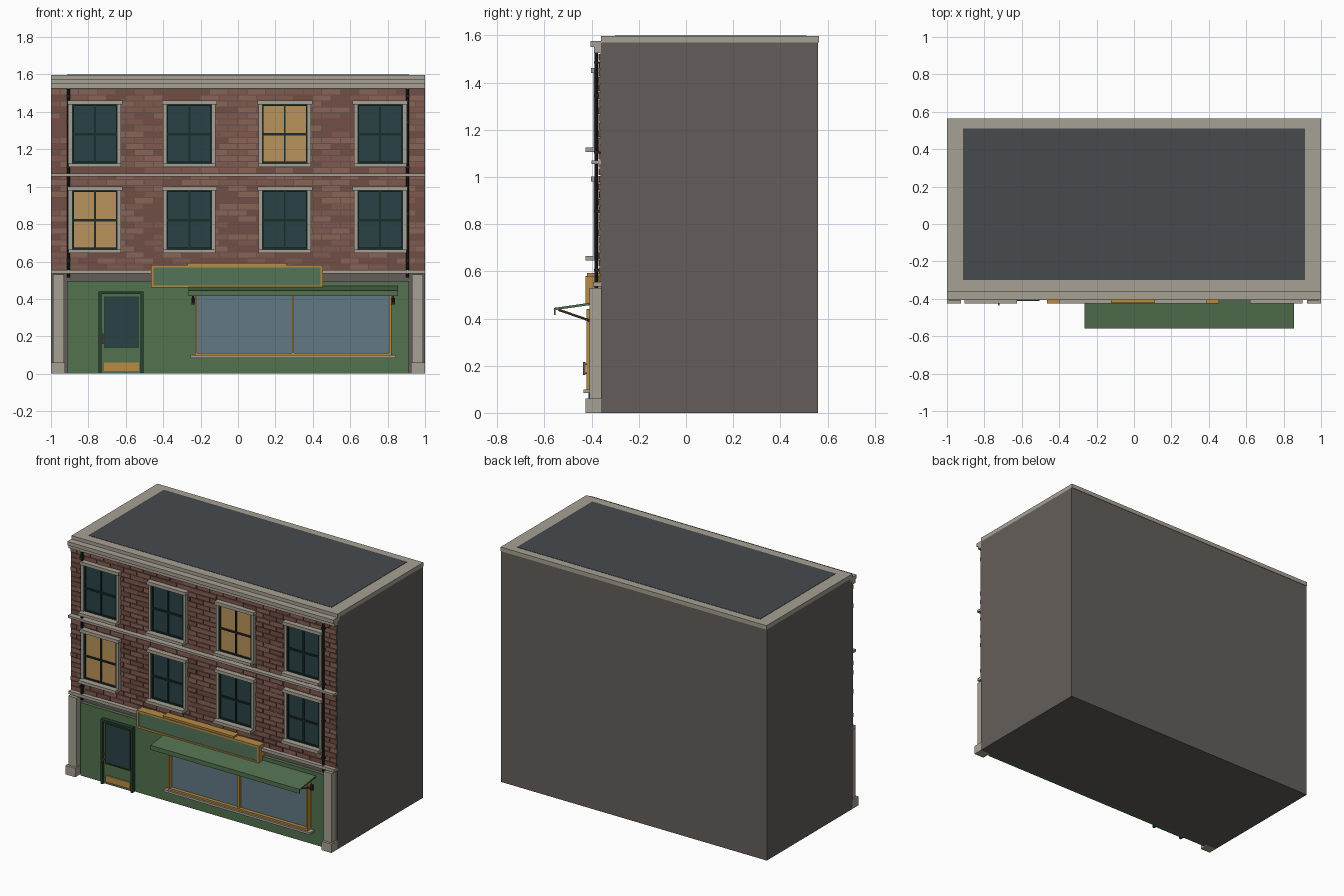
import bpy, bmesh, random
from mathutils import Vector, Matrix

if "Cube" in bpy.data.objects:
    bpy.data.objects.remove(bpy.data.objects["Cube"])

random.seed(4)
MATS = {}


def mat(name, r, g, b):
    m = bpy.data.materials.new(name)
    m.diffuse_color = tuple((c / 255) ** 2.2 for c in (r, g, b)) + (1,)
    m.use_nodes = True
    m.node_tree.nodes["Principled BSDF"].inputs["Base Color"].default_value = m.diffuse_color
    MATS[name] = m


for spec in (("wall", 100, 94, 90), ("stone", 166, 160, 146), ("roof", 72, 76, 79),
             ("brick_a", 128, 90, 78), ("brick_b", 115, 80, 70), ("brick_c", 136, 99, 87),
             ("mortar", 98, 82, 76), ("sash", 34, 48, 46), ("dark_glass", 46, 68, 72),
             ("lit_glass", 184, 146, 92), ("shop_green", 84, 112, 80), ("door_green", 44, 66, 52),
             ("shop_glass", 98, 120, 130), ("gold", 182, 138, 70), ("bronze", 112, 84, 60),
             ("iron", 38, 40, 42), ("sign_green", 84, 116, 88)):
    mat(*spec)


def boxes(name, material, items):
    """One object from boxes given as (x0, x1, y0, y1, z0, z1)."""
    bm = bmesh.new()
    for x0, x1, y0, y1, z0, z1 in items:
        m = Matrix.Translation(((x0 + x1) / 2, (y0 + y1) / 2, (z0 + z1) / 2))
        bmesh.ops.create_cube(bm, size=1, matrix=m @ Matrix.Diagonal((x1 - x0, y1 - y0, z1 - z0, 1)))
    return finish(name, material, bm)


def finish(name, material, bm):
    me = bpy.data.meshes.new(name)
    bm.to_mesh(me)
    bm.free()
    ob = bpy.data.objects.new(name, me)
    bpy.context.collection.objects.link(ob)
    me.materials.append(MATS[material])
    return ob


def both(b):
    """A box and its mirror image across x = 0."""
    return [b, (-b[1], -b[0]) + b[2:]]


def ring(x0, x1, z0, z1, w, y0, y1):
    """Four bars forming a rectangular frame in the facade plane."""
    return [(x0, x0 + w, y0, y1, z0, z1), (x1 - w, x1, y0, y1, z0, z1),
            (x0 + w, x1 - w, y0, y1, z0, z0 + w), (x0 + w, x1 - w, y0, y1, z1 - w, z1)]


def rod(name, material, ends, r, sides=8):
    """Cylinders between pairs of points, joined in one object."""
    bm = bmesh.new()
    for a, b in ends:
        a, b = Vector(a), Vector(b)
        d = b - a
        m = Matrix.Translation((a + b) / 2) @ d.to_track_quat('Z', 'Y').to_matrix().to_4x4()
        bmesh.ops.create_cone(bm, cap_ends=True, segments=sides, radius1=r, radius2=r,
                              depth=d.length, matrix=m)
    return finish(name, material, bm)


W = -0.36  # facade plane

# main body, parapet coping, roof
boxes("building_body", "wall", [(-1, 1, W, 0.56, 0, 1.57)])
boxes("parapet_coping", "stone", [(-1, 1, W, 0.563, 1.57, 1.598)])
boxes("roof_deck", "roof", [(-0.915, 0.915, -0.30, 0.51, 1.58, 1.6)])

# cornice and string courses
boxes("cornice", "stone", [(-1, 1, -0.39, W, 1.525, 1.55), (-1, 1, -0.405, -0.34, 1.55, 1.575)])
boxes("string_courses", "stone", [(-1, 1, -0.40, W, 1.055, 1.07), (-1, 1, -0.395, W, 0.535, 0.555)])

# brick facade: mortar bed plus running-bond bricks, left out behind windows
WX = (-0.765, -0.26, 0.25, 0.76)
WZ = (0.665, 1.125)
boxes("mortar_bed", "mortar", [(-1, 1, W - 0.003, W, 0.555, 1.525)])
groups = {"brick_a": [], "brick_b": [], "brick_c": []}
pitch, length, gap = 0.0323, 0.1, 0.005
for row in range(30):
    z = 0.556 + row * pitch
    x = -1 - (length / 2 if row % 2 else 0)
    while x < 1 - 0.001:
        x0, x1 = max(x, -1), min(x + length - gap, 1)
        hidden = any(abs((x0 + x1) / 2 - cx) < 0.075 and zb < z < zb + 0.29 for cx in WX for zb in WZ)
        if not hidden and x1 - x0 > 0.01:
            key = random.choice(list(groups))
            groups[key].append((x0, x1, W - random.choice((0.006, 0.008, 0.01)), W, z, z + pitch - gap))
        x += length
for key, items in groups.items():
    boxes("bricks_" + key[-1], key, items)

# eight sash windows, two of them lit
surround, sash, dark, lit = [], [], [], []
for r, zb in enumerate(WZ):
    zt = zb + 0.315
    for c, cx in enumerate(WX):
        surround += [(cx - 0.14, cx + 0.14, -0.425, W, zb - 0.02, zb),
                     (cx - 0.147, cx + 0.147, -0.402, W, zt, zt + 0.022)]
        for s in (-1, 1):
            e = sorted((cx + s * 0.122, cx + s * 0.14))
            surround.append((e[0], e[1], -0.392, W, zb, zt))
        sash += ring(cx - 0.122, cx + 0.122, zb, zt, 0.009, -0.385, W)
        sash += [(cx - 0.005, cx + 0.005, -0.383, W, zb, zt),
                 (cx - 0.115, cx + 0.115, -0.384, W, zb + 0.15, zb + 0.161)]
        pane = (cx - 0.118, cx + 0.118, -0.376, W, zb + 0.003, zt - 0.003)
        (lit if (r, c) in ((0, 0), (1, 2)) else dark).append(pane)
boxes("window_surrounds", "stone", surround)
boxes("window_sashes", "sash", sash)
boxes("dark_window_panes", "dark_glass", dark)
boxes("lit_window_panes", "lit_glass", lit)

# drainpipes with clips
rod("drainpipes", "iron", [((s * 0.907, -0.38, 0.515), (s * 0.907, -0.38, 1.525)) for s in (-1, 1)], 0.008)
boxes("drainpipe_clips", "iron", [b for z in (0.6, 0.85, 1.1, 1.34, 1.48)
                                  for b in both((0.896, 0.918, -0.39, W, z, z + 0.01))])

# ground floor front and pilasters
boxes("shopfront_panel", "shop_green", [(-0.915, 0.915, -0.385, W, 0, 0.495)])
boxes("pilasters", "stone", both((0.93, 0.99, -0.408, W, 0.06, 0.53)))
boxes("pilaster_bases", "stone", both((0.926, 1.0, -0.425, W, 0, 0.06)))

# door
boxes("door_frame", "door_green", [(-0.745, -0.73, -0.413, W, 0, 0.44), (-0.52, -0.505, -0.413, W, 0, 0.44),
                                   (-0.73, -0.52, -0.413, W, 0.425, 0.44)])
boxes("door_leaf", "shop_green", [(-0.73, -0.52, -0.395, W, 0, 0.425)])
boxes("door_glass_frame", "door_green", ring(-0.717, -0.53, 0.138, 0.412, 0.008, -0.402, -0.39))
boxes("door_glass", "dark_glass", [(-0.71, -0.537, -0.398, -0.39, 0.145, 0.405)])
boxes("door_kick_plate", "gold", [(-0.716, -0.53, -0.402, -0.39, 0.015, 0.06)])
boxes("door_handle", "bronze", [(-0.727, -0.719, -0.437, -0.425, 0.16, 0.215),
                                (-0.727, -0.719, -0.425, -0.39, 0.165, 0.172),
                                (-0.727, -0.719, -0.425, -0.39, 0.203, 0.21)])

# shop window
boxes("shop_window_glass", "shop_glass", [(-0.22, 0.81, -0.398, W, 0.105, 0.435)])
boxes("shop_window_frame", "gold", ring(-0.23, 0.82, 0.1, 0.44, 0.012, -0.422, W)
      + [(0.288, 0.3, -0.415, W, 0.11, 0.43)])
boxes("shop_window_sill", "stone", [(-0.255, 0.845, -0.435, W, 0.085, 0.1)])

# awning: sloped sheet, valance and struts
bm = bmesh.new()
profile = [(-0.385, 0.47), (-0.56, 0.445), (-0.56, 0.415), (-0.553, 0.415), (-0.553, 0.436), (-0.385, 0.46)]
face = bm.faces.new([bm.verts.new((-0.265, y, z)) for y, z in profile])
ext = bmesh.ops.extrude_face_region(bm, geom=[face])
bmesh.ops.translate(bm, vec=(1.12, 0, 0), verts=[v for v in ext["geom"] if isinstance(v, bmesh.types.BMVert)])
bmesh.ops.recalc_face_normals(bm, faces=bm.faces)
finish("awning", "shop_green", bm)
rod("awning_struts", "bronze", [((x, -0.39, 0.385), (x, -0.54, 0.437)) for x in (-0.24, 0.83)], 0.005)
boxes("awning_strut_plates", "iron", [(x - 0.009, x + 0.009, -0.398, -0.38, 0.37, 0.405) for x in (-0.24, 0.83)])

# blank fascia sign with gold border and crest
boxes("sign_border", "gold", ring(-0.465, 0.455, 0.46, 0.58, 0.013, -0.425, W))
boxes("sign_panel", "sign_green", [(-0.455, 0.445, -0.419, W, 0.47, 0.572)])
boxes("sign_crest", "gold", [(-0.27, 0.26, -0.42, W, 0.58, 0.593)])
